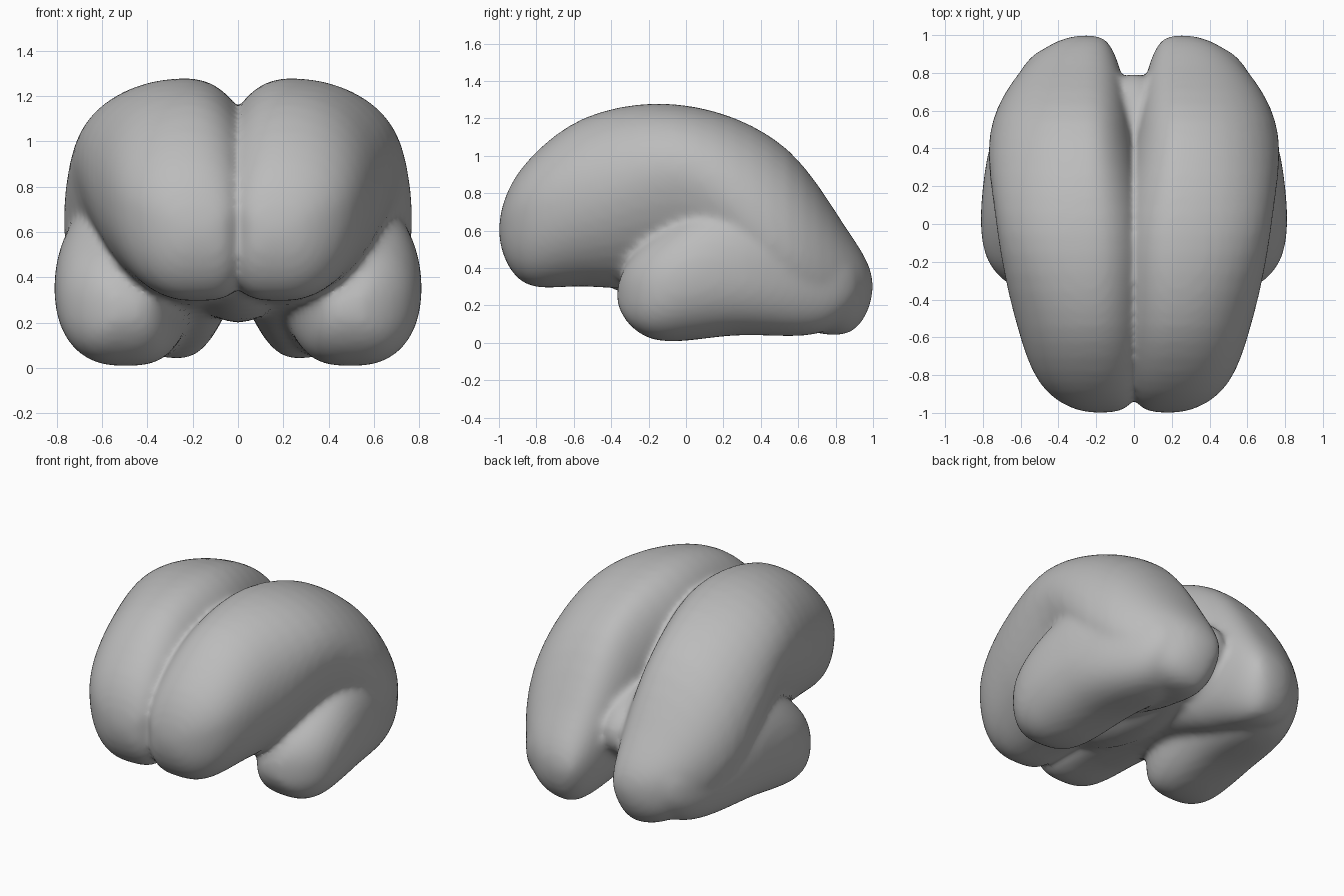
import bpy, bmesh, math

cube = bpy.data.objects.get("Cube")
if cube:
    bpy.data.objects.remove(cube)

grey = bpy.data.materials.new("soft grey")
grey.use_nodes = True
grey.diffuse_color = (0.5, 0.5, 0.5, 1)
grey.node_tree.nodes["Principled BSDF"].inputs["Base Color"].default_value = grey.diffuse_color

SIDES = 40
SECTIONS = 30


def signed_power(value, exponent):
    return math.copysign(abs(value) ** exponent, value)


def sample(keys, t):
    """Smooth curve through evenly spaced key values, continued straight past both ends."""
    first = 2 * keys[0] - keys[1]
    last = 2 * keys[-1] - keys[-2]
    padded = [first, *keys, last]
    place = t * (len(keys) - 1)
    index = min(int(place), len(keys) - 2)
    f = place - index
    a, b, c, d = padded[index:index + 4]
    return b + f / 2 * (c - a + f * (2 * a - 5 * b + 4 * c - d + f * (3 * (b - c) + d - a)))


def add_lobe(bm, side, middle, half_length, centre, slant, roundness, top, widest, bottom, outer):
    """Loft a rounded lobe from front to back; sections crowd together at both poles."""
    rings = []
    for k in range(SECTIONS):
        t = (k + 0.5) / SECTIONS
        y = middle - half_length * math.cos(math.pi * t)
        x_mid = centre + slant * y
        inner_reach = (0.28 - 0.05 * y) * math.sqrt(math.sin(math.pi * t))
        outer_reach = sample(outer, t) - x_mid
        z_mid = sample(widest, t)
        rise = sample(top, t) - z_mid
        drop = z_mid - sample(bottom, t)
        ring = []
        for i in range(SIDES):
            angle = math.tau * i / SIDES
            c, s = math.cos(angle), math.sin(angle)
            # round above, tapering below outside, squarer below inside at the front
            if s > 0:
                exponent = 2.1
            elif c < 0:
                exponent = 3 - 1.2 * y
            else:
                exponent = roundness + 0.7 * abs(y)
            x = x_mid + signed_power(c, 2 / exponent) * (outer_reach if c > 0 else inner_reach)
            z = z_mid + signed_power(s, 2 / exponent) * (rise if s > 0 else drop)
            ring.append(bm.verts.new((side * x, y, z)))
        rings.append(ring)
    for front, back in zip(rings, rings[1:]):
        for i in range(SIDES):
            j = (i + 1) % SIDES
            bm.faces.new((front[i], front[j], back[j], back[i]))
    bm.faces.new(rings[0])
    bm.faces.new(rings[-1])


bm = bmesh.new()
for side in (1, -1):
    # Long upper lobe of the hemisphere
    add_lobe(bm, side, middle=0, half_length=1, centre=0.23, slant=0.03, roundness=1.6,
             top=(0.6, 0.95, 1.22, 1.27, 1.07, 0.6, 0.3),
             widest=(0.6, 0.7, 0.8, 0.9, 0.55, 0.35, 0.3),
             bottom=(0.6, 0.32, 0.3, 0.25, 0.1, 0.05, 0.3),
             outer=(0.2, 0.48, 0.63, 0.73, 0.76, 0.55, 0.26))
    # Lower side lobe, merging backwards into the upper one
    add_lobe(bm, side, middle=0.28, half_length=0.65, centre=0.5, slant=-0.15, roundness=2.2,
             top=(0.25, 0.57, 0.8, 0.6, 0.4),
             widest=(0.25, 0.3, 0.4, 0.35, 0.3),
             bottom=(0.25, 0.02, 0.04, 0.06, 0.3),
             outer=(0.5, 0.78, 0.79, 0.64, 0.45))

# Core joining the two hemispheres at the bottom of the groove
core = bmesh.ops.create_uvsphere(bm, u_segments=32, v_segments=20, radius=1)["verts"]
bmesh.ops.scale(bm, vec=(0.25, 0.7, 0.3), verts=core)
bmesh.ops.translate(bm, vec=(0, 0.1, 0.5), verts=core)
bmesh.ops.recalc_face_normals(bm, faces=bm.faces)

mesh = bpy.data.meshes.new("brain")
bm.to_mesh(mesh)
bm.free()
mesh.materials.append(grey)
brain = bpy.data.objects.new("brain", mesh)
bpy.context.collection.objects.link(brain)

# Fuse the lobes into one soft skin
fuse = brain.modifiers.new("fuse", "REMESH")
fuse.mode = "VOXEL"
fuse.voxel_size = 0.02
fuse.use_smooth_shade = True
soften = brain.modifiers.new("soften", "SMOOTH")
soften.factor = 0.5
soften.iterations = 14
